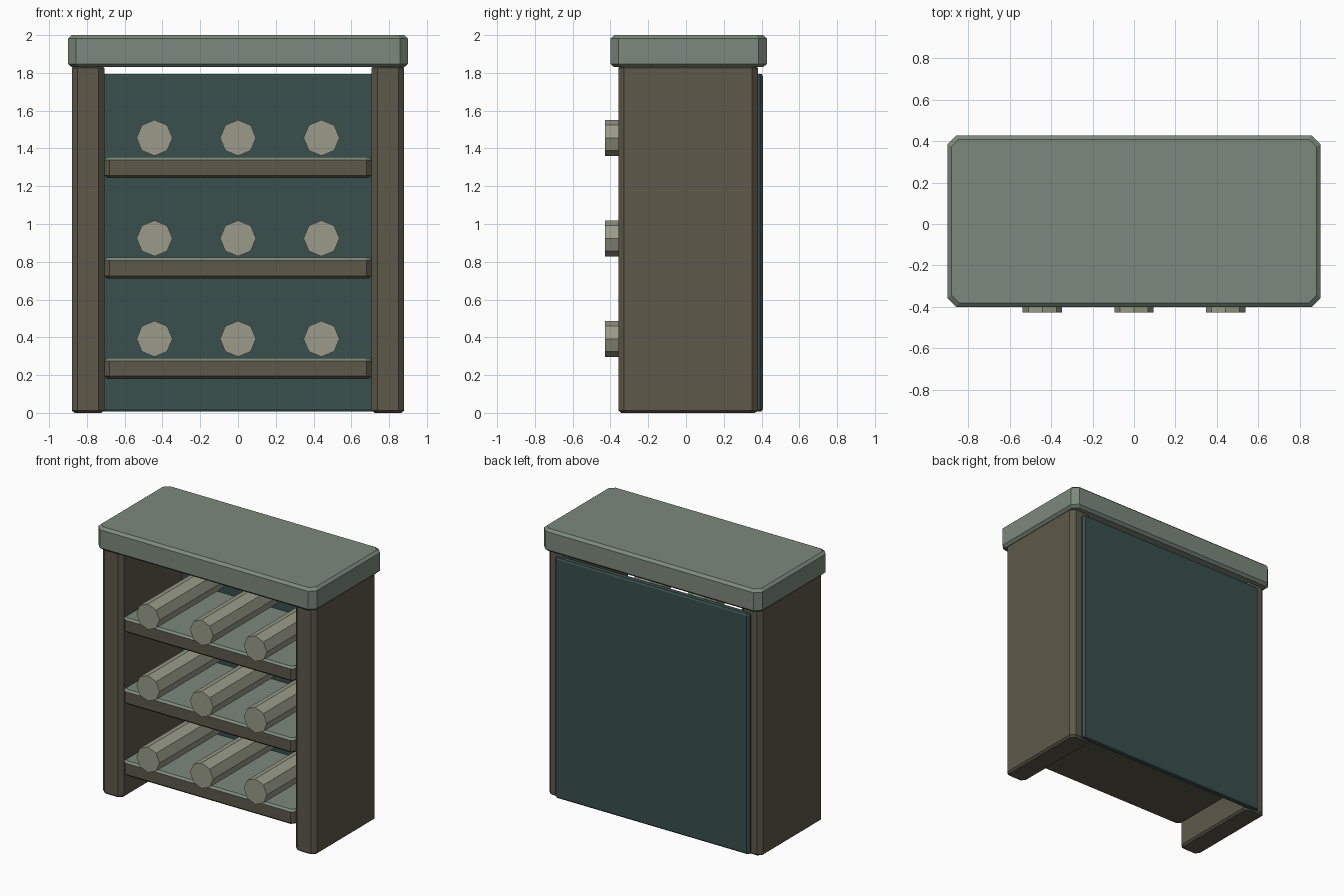
import bpy, bmesh
from math import pi

if "Cube" in bpy.data.objects:
    bpy.data.objects.remove(bpy.data.objects["Cube"])


def material(name, rgb):
    m = bpy.data.materials.new(name)
    m.diffuse_color = (*rgb, 1)
    m.use_nodes = True
    m.node_tree.nodes["Principled BSDF"].inputs["Base Color"].default_value = m.diffuse_color
    return m


GREEN = material("sage_green", (0.20, 0.25, 0.20))
BROWN = material("dark_wood", (0.11, 0.10, 0.067))
TEAL = material("deep_teal", (0.04, 0.08, 0.075))
GLASS = material("pale_olive", (0.32, 0.33, 0.25))


def make_object(name, bm, mats):
    bmesh.ops.recalc_face_normals(bm, faces=bm.faces)
    mesh = bpy.data.meshes.new(name)
    bm.to_mesh(mesh)
    bm.free()
    for m in mats:
        mesh.materials.append(m)
    ob = bpy.data.objects.new(name, mesh)
    bpy.context.collection.objects.link(ob)
    return ob


def slab(name, xs, ys, zs, corner, inset, rim, mats):
    """Box with chamfered vertical corners and bevelled top and bottom rims.
    A second material, if given, covers the top and its bevel."""
    bm = bmesh.new()
    rings = []
    for z, i in ((zs[0], inset), (zs[0] + rim, 0), (zs[1] - rim, 0), (zs[1], inset)):
        x0, x1, y0, y1 = xs[0] + i, xs[1] - i, ys[0] + i, ys[1] - i
        c = corner - 0.4 * i
        outline = [(x0 + c, y0), (x1 - c, y0), (x1, y0 + c), (x1, y1 - c),
                   (x1 - c, y1), (x0 + c, y1), (x0, y1 - c), (x0, y0 + c)]
        rings.append([bm.verts.new((x, y, z)) for x, y in outline])
    bm.faces.new(rings[0])
    top = [bm.faces.new(rings[-1])]
    for k, (a, b) in enumerate(zip(rings, rings[1:])):
        for j in range(8):
            n = (j + 1) % 8
            f = bm.faces.new((a[j], a[n], b[n], b[j]))
            if k == 2:
                top.append(f)
    if len(mats) > 1:
        for f in top:
            f.material_index = 1
    return make_object(name, bm, mats)


# Overhanging top
slab("top_board", (-0.90, 0.90), (-0.40, 0.428), (1.83, 2.0), 0.043, 0.02, 0.018, [GREEN])

# Side walls
for side, xs in (("left", (-0.88, -0.708)), ("right", (0.708, 0.88))):
    slab(side + "_side", xs, (-0.358, 0.38), (0, 1.84), 0.03, 0.015, 0.013, [BROWN])

# Back panel
slab("back_panel", (-0.80, 0.80), (0.36, 0.407), (0.008, 1.795), 0.015, 0.007, 0.012, [TEAL])

# Shelves, each carrying three octagonal bottles
for row, z in enumerate((0.29, 0.822, 1.354)):
    slab(f"shelf_{row + 1}", (-0.708, 0.708), (-0.355, 0.368), (z - 0.11, z),
         0.027, 0.015, 0.014, [BROWN, GREEN])
    for col, x in enumerate((-0.442, 0, 0.442)):
        bpy.ops.mesh.primitive_cylinder_add(
            vertices=8, radius=0.095, depth=0.798,
            location=(x, -0.029, z + 0.102), rotation=(pi / 2, 0, 0))
        bottle = bpy.context.object
        bottle.name = f"bottle_{row + 1}_{col + 1}"
        bottle.data.materials.append(GLASS)
